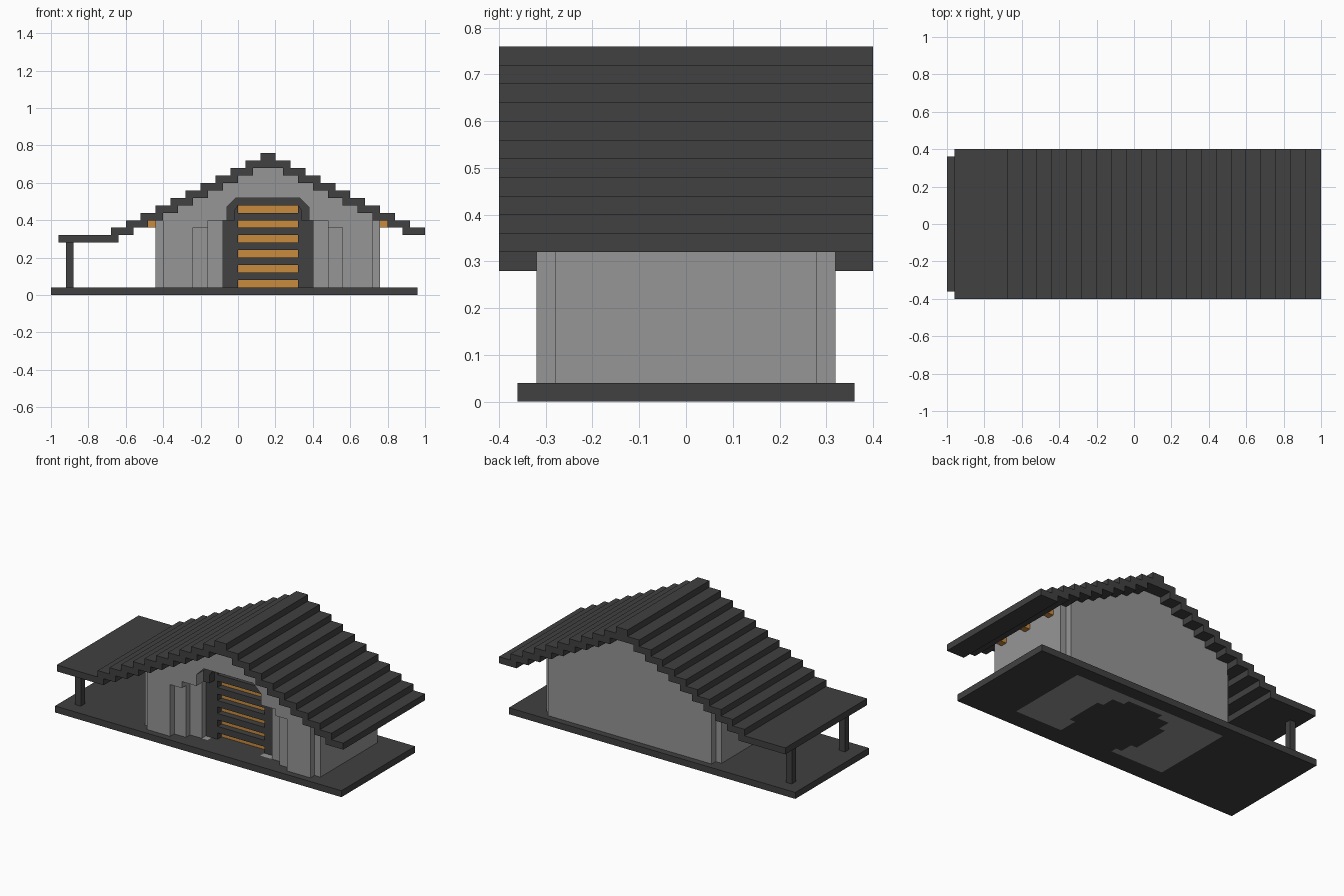
import bpy, bmesh

if "Cube" in bpy.data.objects:
    bpy.data.objects.remove(bpy.data.objects["Cube"])

CX = 0.16  # centre line of the gable


def material(name, rgb):
    m = bpy.data.materials.new(name)
    m.diffuse_color = (*rgb, 1)
    m.use_nodes = True
    m.node_tree.nodes["Principled BSDF"].inputs["Base Color"].default_value = m.diffuse_color
    return m


DARK = material("charcoal", (0.052, 0.052, 0.052))
GREY = material("stone grey", (0.305, 0.305, 0.305))
ORANGE = material("amber", (0.58, 0.26, 0.047))


def finish(bm, name, *mats):
    bmesh.ops.recalc_face_normals(bm, faces=bm.faces)
    me = bpy.data.meshes.new(name)
    bm.to_mesh(me)
    bm.free()
    for m in mats:
        me.materials.append(m)
    ob = bpy.data.objects.new(name, me)
    bpy.context.collection.objects.link(ob)
    return ob


def prism(name, pts, y0, y1, mat):
    """Extrude an (x, z) outline from y0 to y1."""
    bm = bmesh.new()
    f = bm.faces.new([bm.verts.new((x, y0, z)) for x, z in pts])
    ext = bmesh.ops.extrude_face_region(bm, geom=[f])["geom"]
    vs = [v for v in ext if isinstance(v, bmesh.types.BMVert)]
    bmesh.ops.translate(bm, verts=vs, vec=(0, y1 - y0, 0))
    return finish(bm, name, mat)


def box(name, x0, x1, y0, y1, z0, z1, mat):
    return prism(name, [(x0, z0), (x1, z0), (x1, z1), (x0, z1)], y0, y1, mat)


def arch(outer, inner):
    """Symmetric outline: outer half profile mirrored, minus the inner one."""
    both = lambda half: [(CX - d, z) for d, z in half] + [(CX + d, z) for d, z in reversed(half)]
    return both(outer) + both(inner)[::-1]


# base slab, with the grey room floor let into the dark slab
bm = bmesh.new()
bmesh.ops.create_grid(bm, x_segments=49, y_segments=18, size=1)
for v in bm.verts:
    v.co = (v.co.x * 0.98 - 0.02, v.co.y * 0.36, 0)
ext = bmesh.ops.extrude_face_region(bm, geom=bm.faces[:], use_keep_orig=True)["geom"]
bmesh.ops.translate(bm, verts=[v for v in ext if isinstance(v, bmesh.types.BMVert)], vec=(0, 0, 0.04))
for f in bm.faces:
    c = f.calc_center_median()
    room = -0.40 < c.x < 0.64 and -0.24 < c.y < 0.28
    disc = (c.x - 0.12) ** 2 + c.y ** 2 < 0.26 ** 2
    path = -0.04 < c.x < 0.32 and c.y < 0
    side = 0.01 < c.z < 0.03
    f.material_index = int(room and not disc and not path and not side)
finish(bm, "base_slab", DARK, GREY)

# stepped roof
for k in range(10):
    z = 0.32 + 0.04 * k
    near, far = 0.72 - 0.08 * k, 0.84 - 0.08 * k
    for side, s in (("left", -1), ("right", 1)):
        xs = sorted((CX + s * near, CX + s * far))
        box(f"roof_step_{side}_{k}", xs[0], xs[1], -0.4, 0.4, z, z + 0.04, DARK)
box("roof_ridge", CX - 0.04, CX + 0.04, -0.4, 0.4, 0.72, 0.76, DARK)
box("porch_roof", -0.96, -0.64, -0.4, 0.4, 0.28, 0.32, DARK)

# porch posts
for y in (-0.26, 0.26):
    box("porch_post", -0.92, -0.88, y - 0.02, y + 0.02, 0.04, 0.28, DARK)

# walls: back gable, side walls, and three front layers with a stepped recess
gable = [(0.56, 0.04), (0.56, 0.44), (0.0001, 0.72)]
top = [(0.22, 0.40), (0.22, 0.47), (0.17, 0.52)]
prism("back_wall", arch(gable, [])[:], 0.28, 0.32, GREY)
for name, x in (("left_wall", -0.44), ("right_wall", 0.72)):
    box(name, x, x + 0.04, -0.28, 0.28, 0.04, 0.41, GREY)
openings = [
    [(0.40, 0.04), (0.40, 0.36), (0.32, 0.36), (0.32, 0.40)],
    [(0.32, 0.04), (0.32, 0.40)],
    [(0.24, 0.04), (0.24, 0.40)],
]
for i, o in enumerate(openings):
    y = -0.32 + 0.04 * i
    prism(f"front_wall_layer_{i}", arch(gable, o + top), y, y + 0.04, GREY)

# door frame, arched head, slats and the glowing panel behind them
prism("door_frame", arch([(0.26, 0.04), (0.26, 0.42), (0.23, 0.42), (0.23, 0.48), (0.18, 0.53)],
                         [(0.16, 0.04), (0.16, 0.48)]), -0.20, -0.16, DARK)
prism("door_head", arch(top, [(0.18, 0.40), (0.18, 0.45), (0.16, 0.48)]), -0.25, -0.20, DARK)
for i in range(5):
    z = 0.08 + 0.08 * i
    box(f"door_slat_{i}", CX - 0.16, CX + 0.16, -0.20, -0.16, z, z + 0.04, DARK)
box("door_glow_panel", CX - 0.16, CX + 0.16, -0.16, -0.12, 0.04, 0.48, ORANGE)

# lamps under the eaves
for x in (-0.48, 0.76):
    for y in (-0.2, 0, 0.2):
        box("eave_lamp", x, x + 0.04, y - 0.02, y + 0.02, 0.36, 0.40, ORANGE)
